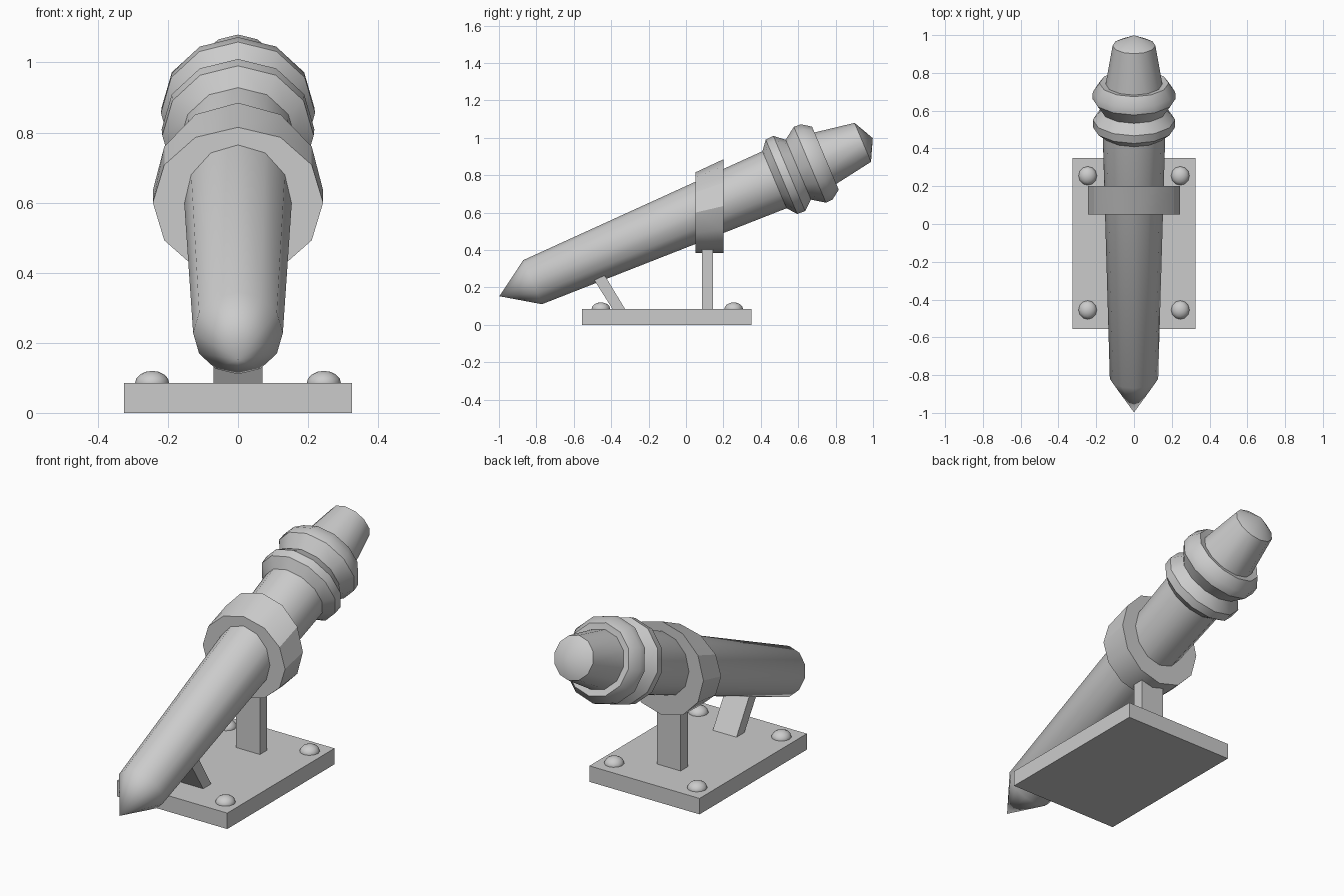
import bpy, bmesh, math
from mathutils import Matrix, Vector

cube = bpy.data.objects.get("Cube")
if cube:
    bpy.data.objects.remove(cube, do_unlink=True)

grey = bpy.data.materials.new("plain grey")
grey.use_nodes = True
GREY = (0.6, 0.6, 0.6, 1)
grey.diffuse_color = GREY
grey.node_tree.nodes["Principled BSDF"].inputs["Base Color"].default_value = GREY

SIDES = 12
TILT = math.radians(22.95)
# Local z runs along the barrel, from the front shoulder up to the back tip
BARREL = Matrix.Translation((0, -0.82, 0.228)) @ Matrix.Rotation(TILT - math.pi / 2, 4, "X")


def finish(name, bm, smooth=None):
    bmesh.ops.recalc_face_normals(bm, faces=bm.faces)
    mesh = bpy.data.meshes.new(name)
    bm.to_mesh(mesh)
    bm.free()
    mesh.materials.append(grey)
    obj = bpy.data.objects.new(name, mesh)
    bpy.context.collection.objects.link(obj)
    if smooth:
        bpy.ops.object.select_all(action="DESELECT")
        obj.select_set(True)
        bpy.context.view_layer.objects.active = obj
        bpy.ops.object.shade_smooth_by_angle(angle=math.radians(smooth))
    return obj


def loft(name, rings, smooth=None):
    """Skin rings of points; a ring with a single point closes to a tip."""
    bm = bmesh.new()
    rows = [[bm.verts.new(p) for p in ring] for ring in rings]
    for a, b in zip(rows, rows[1:]):
        n = max(len(a), len(b))
        for i in range(n):
            j = (i + 1) % n
            quad = [a[i % len(a)], a[j % len(a)], b[j % len(b)], b[i % len(b)]]
            bm.faces.new(list(dict.fromkeys(quad)))
    for row in (rows[0], rows[-1]):
        if len(row) > 2:
            bm.faces.new(row)
    return finish(name, bm, smooth)


def turned(name, profile, smooth=32):
    """Revolve (distance, radius) pairs about the barrel axis."""
    rings = []
    for s, r in profile:
        count = SIDES if r else 1
        turn = [math.tau * i / SIDES for i in range(count)]
        rings.append([BARREL @ Vector((r * math.sin(a), r * math.cos(a), s)) for a in turn])
    return loft(name, rings, smooth)


def prism(name, half_width, outline):
    """Extrude a side outline of (y, z) points across x."""
    return loft(name, [[(x, y, z) for y, z in outline] for x in (-half_width, half_width)])


# Barrel with pointed nose, two collars and tapered tail
turned("barrel", [(-0.193, 0), (0, 0.128), (1.42, 0.166)])
turned("front_collar", [(1.40, 0.16), (1.445, 0.216), (1.49, 0.218), (1.545, 0.172)])
turned("back_collar", [(1.54, 0.172), (1.61, 0.22), (1.65, 0.218), (1.70, 0.183), (1.695, 0.15)])
turned("tail", [(1.66, 0.156), (1.917, 0.113), (1.975, 0)])

# Upright clamp band, growing taller towards the back
band = []
for y, z, height in ((0.05, 0.6, 0.215), (0.2, 0.635, 0.25)):
    band.append([(0.243 * math.sin(math.tau * i / SIDES), y, z + height * math.cos(math.tau * i / SIDES))
                 for i in range(SIDES)])
loft("clamp_band", band, 32)

# Base plate and its two supports
prism("base_plate", 0.325, [(-0.555, 0), (0.35, 0), (0.35, 0.085), (-0.555, 0.085)])
prism("back_post", 0.07, [(0.085, 0.08), (0.145, 0.08), (0.145, 0.43), (0.085, 0.43)])
prism("front_strut", 0.07, [(-0.39, 0.08), (-0.323, 0.08), (-0.435, 0.265), (-0.49, 0.238)])

# Domed bolts at the corners of the plate
for side, x in (("right", -0.245), ("left", 0.245)):
    for end, y in (("front", -0.455), ("back", 0.255)):
        bm = bmesh.new()
        bmesh.ops.create_uvsphere(bm, u_segments=12, v_segments=8, radius=0.05)
        bmesh.ops.scale(bm, vec=(0.98, 1, 0.72), verts=bm.verts)
        bmesh.ops.translate(bm, vec=(x, y, 0.084), verts=bm.verts)
        finish(f"{end}_{side}_bolt", bm, 60)
